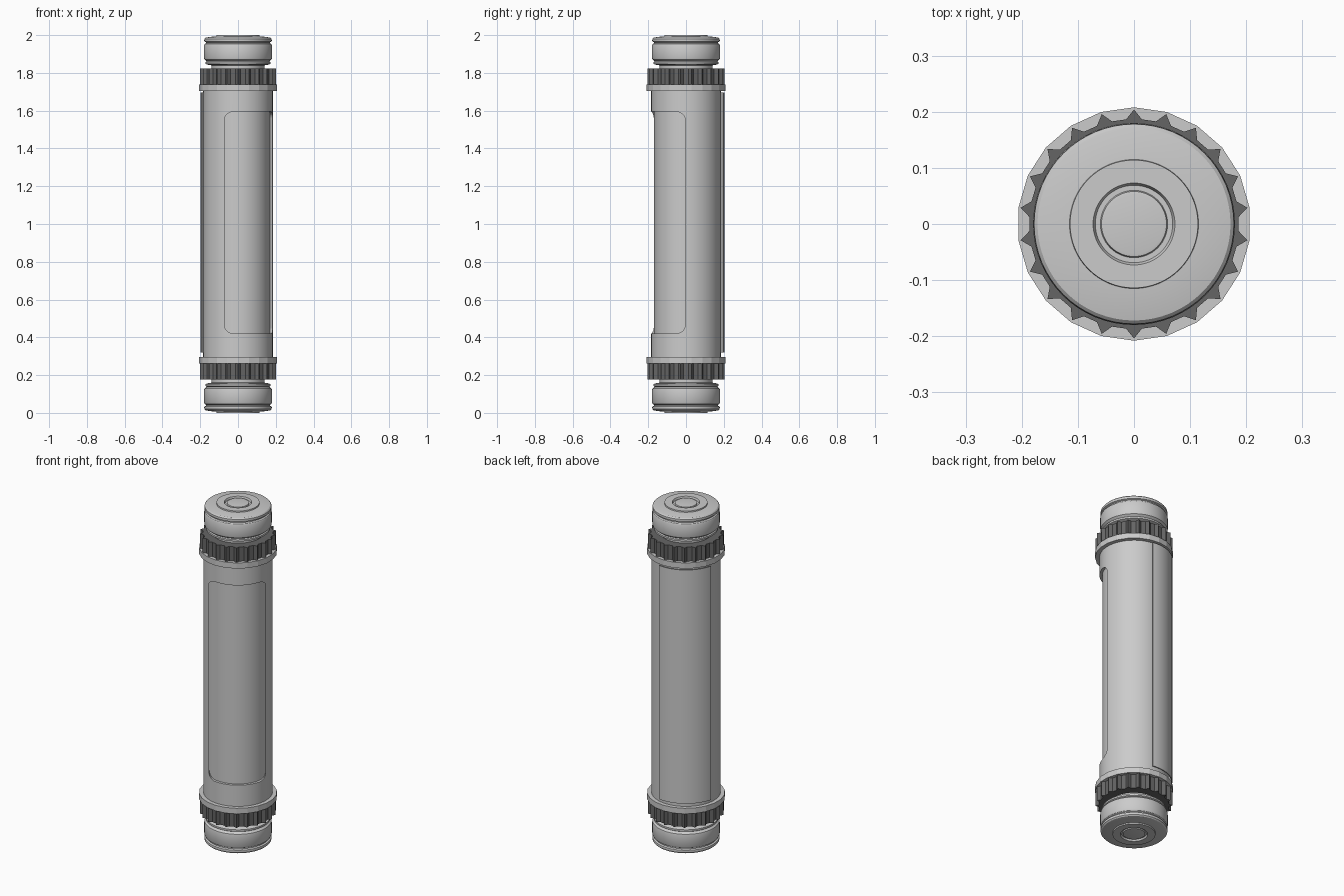
import bpy, bmesh, math
from mathutils import Matrix

if "Cube" in bpy.data.objects:
    bpy.data.objects.remove(bpy.data.objects["Cube"])

TAU = 2 * math.pi
WINDOW_DIR = math.radians(-57)   # direction the recessed window faces
PANEL_DIR = math.radians(123)    # direction of the raised back panel


def finish(bm, name, mat=None, smooth=True):
    bmesh.ops.recalc_face_normals(bm, faces=bm.faces)
    me = bpy.data.meshes.new(name)
    bm.to_mesh(me)
    bm.free()
    ob = bpy.data.objects.new(name, me)
    bpy.context.collection.objects.link(ob)
    if mat:
        me.materials.append(mat)
    if smooth:
        shade(ob)
    return ob


def shade(ob):
    bpy.ops.object.select_all(action='DESELECT')
    ob.select_set(True)
    bpy.context.view_layer.objects.active = ob
    bpy.ops.object.shade_smooth_by_angle(angle=math.radians(30))


def lathe(name, profile, n=64):
    """Closed solid of revolution from (radius, z) points."""
    bm = bmesh.new()
    rings = [[bm.verts.new((r * math.cos(TAU * i / n), r * math.sin(TAU * i / n), z))
              for i in range(n)] for r, z in profile]
    for a, b in zip(rings, rings[1:]):
        for i in range(n):
            j = (i + 1) % n
            bm.faces.new((a[i], a[j], b[j], b[i]))
    bm.faces.new(rings[0])
    bm.faces.new(rings[-1])
    return finish(bm, name)


def prism(name, outline, depth, mat=None, smooth=False, matrix=None):
    """Extrude a list of 3D outline points along the vector depth."""
    bm = bmesh.new()
    f = bm.faces.new([bm.verts.new(p) for p in outline])
    ext = bmesh.ops.extrude_face_region(bm, geom=[f])
    bmesh.ops.translate(bm, vec=depth,
                        verts=[v for v in ext['geom'] if isinstance(v, bmesh.types.BMVert)])
    if matrix:
        bm.transform(matrix)
    return finish(bm, name, mat, smooth)


dark = bpy.data.materials.new("dark_grey")
dark.diffuse_color = (0.13, 0.13, 0.13, 1)
dark.use_nodes = True
dark.node_tree.nodes["Principled BSDF"].inputs["Base Color"].default_value = dark.diffuse_color

# Body tube with the window cut out, and the core seen through it
body = lathe("body_tube", [(0.184, 0.28), (0.184, 1.72)], 96)
lathe("inner_core", [(0.169, 0.29), (0.169, 1.71)], 96)

hw, z0, z1, rad = 0.151, 0.42, 1.595, 0.035
outline = []
for cy, cz, start in ((hw - rad, z1 - rad, 0), (rad - hw, z1 - rad, 90),
                      (rad - hw, z0 + rad, 180), (hw - rad, z0 + rad, 270)):
    for k in range(7):
        a = math.radians(start + 15 * k)
        outline.append((0.05, cy + rad * math.cos(a), cz + rad * math.sin(a)))
cutter = prism("window_cutter", outline, (0.3, 0, 0),
               matrix=Matrix.Rotation(WINDOW_DIR, 4, 'Z'))
cut = body.modifiers.new("window", 'BOOLEAN')
cut.object = cutter
cut.operation = 'DIFFERENCE'
cut.solver = 'EXACT'
bpy.context.view_layer.objects.active = body
bpy.ops.object.modifier_apply(modifier="window")
bpy.data.objects.remove(cutter)
shade(body)

# Thin curved back panel standing just off the body
half, steps = math.radians(43), 24
angles = [PANEL_DIR - half + 2 * half * i / steps for i in range(steps + 1)]
bm = bmesh.new()
rows = [[bm.verts.new((r * math.cos(a), r * math.sin(a), z)) for a in angles]
        for r, z in ((0.199, 0.32), (0.204, 0.32), (0.204, 1.695), (0.199, 1.695))]
for k in range(4):
    p, q = rows[k], rows[(k + 1) % 4]
    for i in range(steps):
        bm.faces.new((p[i], p[i + 1], q[i + 1], q[i]))
for e in (0, -1):
    bm.faces.new([row[e] for row in rows])
finish(bm, "back_panel")

# End cap profile, from the neck up to the recessed centre button
cap = [(0.14, 1.72), (0.14, 1.84), (0.155, 1.842), (0.172, 1.848), (0.172, 1.858),
       (0.166, 1.862), (0.178, 1.872), (0.18, 1.88), (0.18, 1.945), (0.176, 1.953),
       (0.169, 1.957), (0.169, 1.962), (0.178, 1.966), (0.179, 1.972), (0.178, 1.98),
       (0.172, 1.986), (0.145, 1.991), (0.115, 1.993), (0.114, 2.0), (0.073, 2.0),
       (0.069, 1.99), (0.06, 1.99), (0.058, 1.997), (0.053, 1.998)]

TEETH = 22
for end, flip in (("top", False), ("bottom", True)):
    zf = (lambda z: 2 - z) if flip else (lambda z: z)
    sign = -1 if flip else 1
    lathe(end + "_cap", [(r, zf(z)) for r, z in cap])

    # Faceted flat collar
    ring = [math.pi / 2 + TAU * i / TEETH for i in range(TEETH)]
    prism(end + "_collar", [(0.208 * math.cos(a), 0.208 * math.sin(a), zf(1.705)) for a in ring],
          (0, 0, sign * 0.033))

    # Toothed grip ring
    pts = []
    for a in ring:
        for da, r in ((-4.3, 0.187), (0, 0.204), (4.3, 0.187)):
            b = a + math.radians(da)
            pts.append((r * math.cos(b), r * math.sin(b), zf(1.738)))
    prism(end + "_grip_ring", pts, (0, 0, sign * 0.085), dark)
